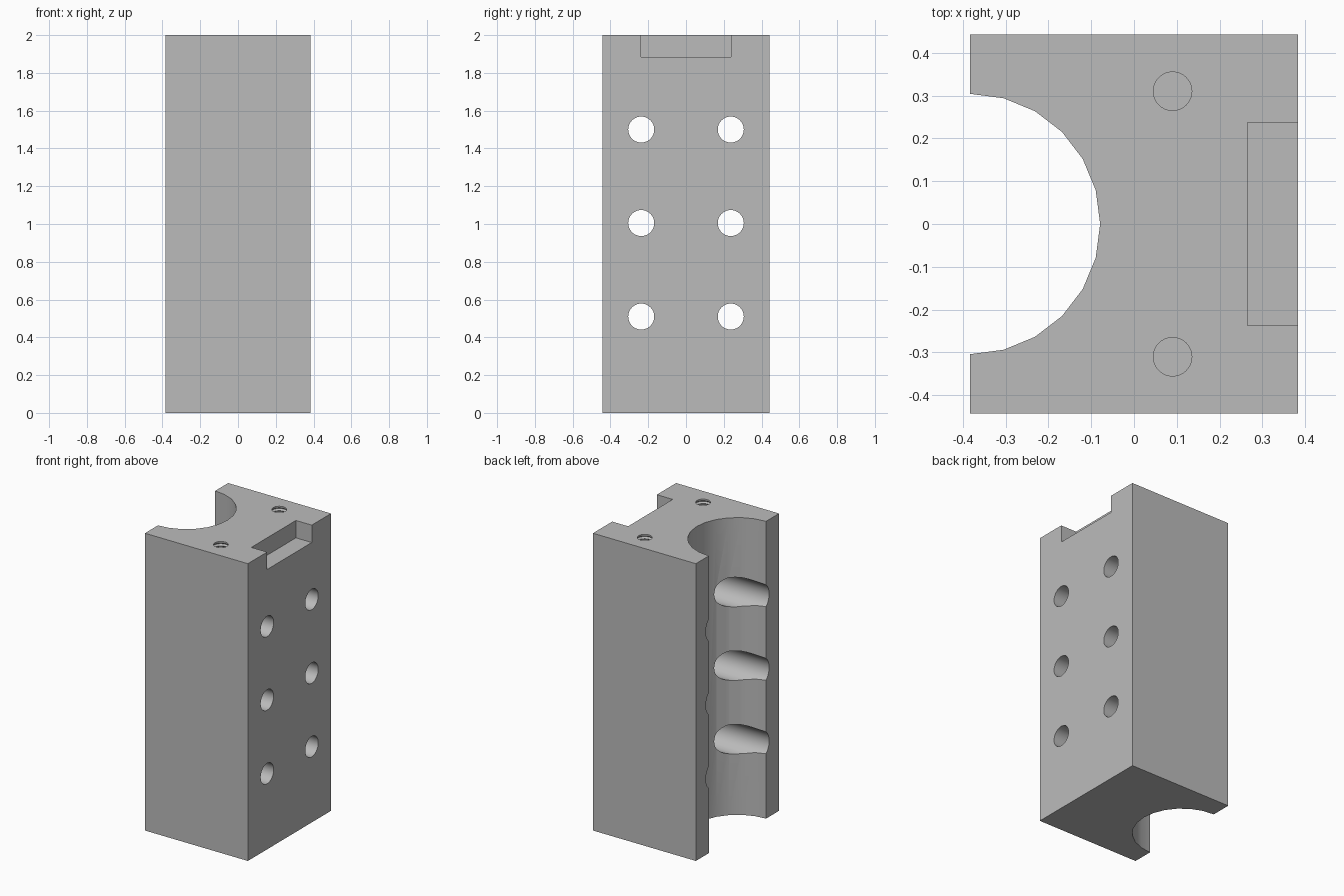
import bpy, bmesh
from math import sin, cos, pi, radians
from mathutils import Matrix

if "Cube" in bpy.data.objects:
    bpy.data.objects.remove(bpy.data.objects["Cube"], do_unlink=True)

W, D, H = 0.383, 0.442, 2.0      # half width, half depth, height

grey = bpy.data.materials.new("machined grey")
grey.use_nodes = True
COLOUR = (0.5, 0.5, 0.5, 1)
grey.diffuse_color = COLOUR
grey.node_tree.nodes["Principled BSDF"].inputs["Base Color"].default_value = COLOUR


def finish(name, bm):
    bmesh.ops.recalc_face_normals(bm, faces=bm.faces)
    mesh = bpy.data.meshes.new(name)
    bm.to_mesh(mesh)
    bm.free()
    mesh.materials.append(grey)
    obj = bpy.data.objects.new(name, mesh)
    bpy.context.collection.objects.link(obj)
    return obj


def prism(name, outline, z0, z1):
    """Extrude an outline in the ground plane from z0 to z1."""
    bm = bmesh.new()
    face = bm.faces.new([bm.verts.new((x, y, z0)) for x, y in outline])
    top = bmesh.ops.extrude_face_region(bm, geom=[face])["geom"]
    bmesh.ops.translate(bm, vec=(0, 0, z1 - z0),
                        verts=[v for v in top if isinstance(v, bmesh.types.BMVert)])
    return finish(name, bm)


def turned(name, profile, matrix, sides=32):
    """Capped solid of revolution from (radius, height) pairs."""
    bm = bmesh.new()
    rings = [[bm.verts.new((r * cos(2 * pi * i / sides), r * sin(2 * pi * i / sides), h))
              for i in range(sides)] for r, h in profile]
    for a, b in zip(rings, rings[1:]):
        for i in range(sides):
            j = (i + 1) % sides
            bm.faces.new((a[i], a[j], b[j], b[i]))
    bm.faces.new(rings[0])
    bm.faces.new(rings[-1])
    bm.transform(matrix)
    return finish(name, bm)


# Block with a half-round channel down its right side
R, STEPS = 0.304, 12
channel = [(-W + R * cos(a), R * sin(a))
           for a in (pi / 2 - pi * i / STEPS for i in range(STEPS + 1))]
block = prism("clamp_block",
              channel + [(-W, -D), (W, -D), (W, D), (-W, D)], 0, H)

# Rectangular notch in the top left edge
cutters = [prism("notch_cutter", [(0.265, -0.237), (0.5, -0.237),
                                  (0.5, 0.237), (0.265, 0.237)], 1.883, 2.1)]

# Counterbored cross holes, wide towards the channel
bore = [(0.1, -0.6), (0.1, 0.17), (0.069, 0.17), (0.069, 0.6)]
along_x = Matrix.Rotation(pi / 2, 4, "Y")
# Blind threaded holes in the top
PITCH = 0.02
thread = [(0.045, 0.1)]
for i in range(12):
    z = -PITCH * (i + 0.5)
    thread += [(0.045, z), (0.055, z - PITCH / 2)]
thread.append((0.045, z - PITCH))

for side in (-1, 1):
    for z in (0.51, 1.005, 1.5):
        place = Matrix.Translation((0, side * 0.237, z)) @ along_x
        cutters.append(turned("bore_cutter", bore, place))
    place = Matrix.Translation((0.09, side * 0.31, H))
    cutters.append(turned("thread_cutter", thread, place))

# Cut everything out of the block
bpy.ops.object.select_all(action="DESELECT")
bpy.context.view_layer.objects.active = block
block.select_set(True)
for cutter in cutters:
    cutter.hide_render = True
    cut = block.modifiers.new("cut", "BOOLEAN")
    cut.operation = "DIFFERENCE"
    cut.solver = "EXACT"
    cut.object = cutter
    bpy.ops.object.modifier_apply(modifier=cut.name)
    bpy.data.objects.remove(cutter, do_unlink=True)

bpy.ops.object.shade_smooth_by_angle(angle=radians(30))
